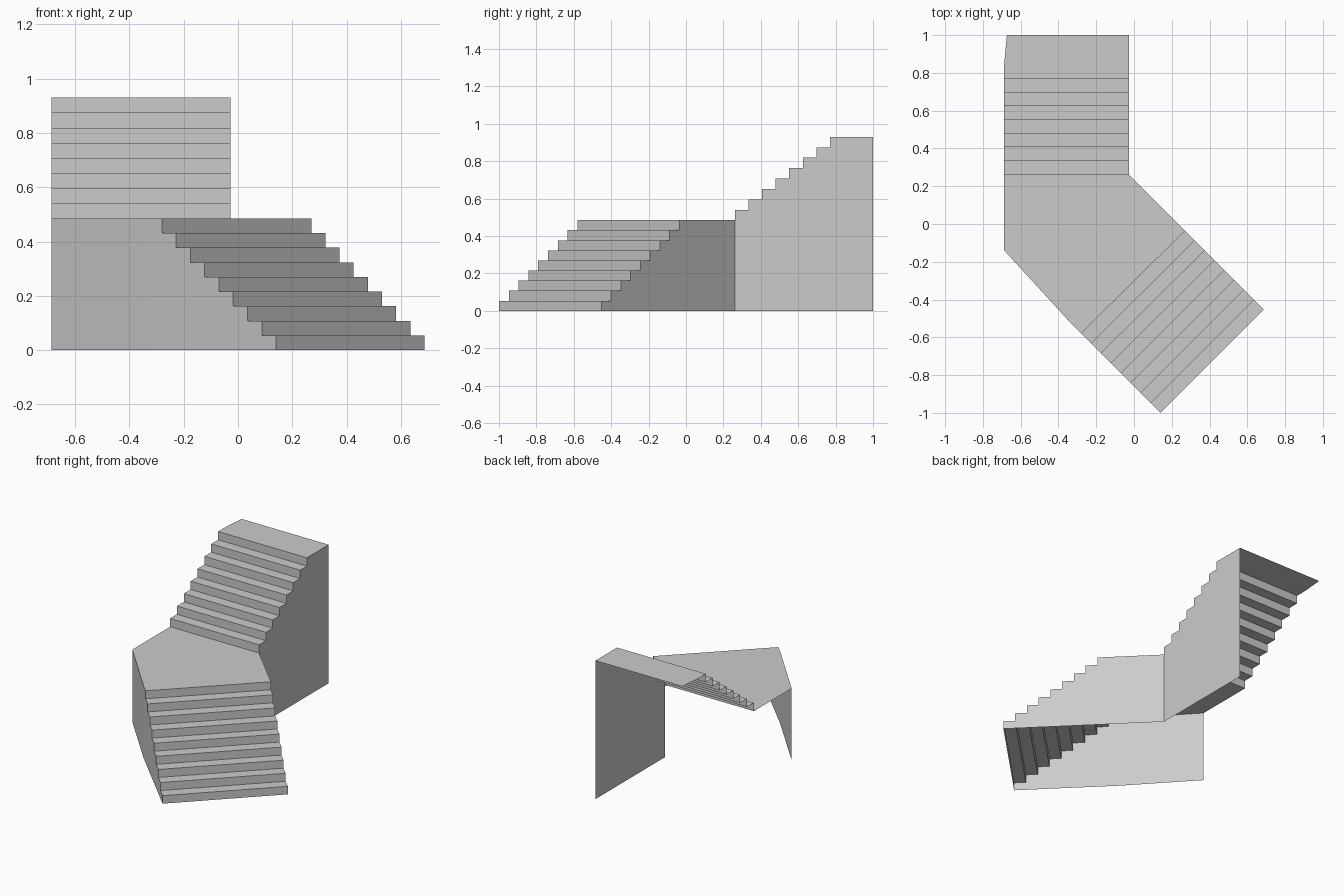
import bpy
from mathutils import Vector

if "Cube" in bpy.data.objects:
    bpy.data.objects.remove(bpy.data.objects["Cube"])

MID_Z, TOP_Z = 0.485, 0.93
UP_RISE = (TOP_Z - MID_Z) / 8
LOW_RISE = MID_Z / 9


def make(name, polygons):
    """Mesh object from a list of polygons (lists of points)."""
    verts, faces, index = [], [], {}
    for poly in polygons:
        face = []
        for p in poly:
            key = tuple(round(c, 5) for c in p)
            if key not in index:
                index[key] = len(verts)
                verts.append(key)
            face.append(index[key])
        faces.append(face)
    mesh = bpy.data.meshes.new(name)
    mesh.from_pydata(verts, [], faces)
    obj = bpy.data.objects.new(name, mesh)
    bpy.context.collection.objects.link(obj)
    return obj


def stepped_line(start, end, z, rise, risers):
    """Zigzag edge from first riser to last riser."""
    a, b = Vector(start), Vector(end)
    pts = []
    for i in range(risers):
        p = a.lerp(b, i / (risers - 1))
        pts += [(p.x, p.y, z + i * rise), (p.x, p.y, z + (i + 1) * rise)]
    return pts


def strip(left, right):
    """Treads and risers between two zigzag edges."""
    return [[left[i], right[i], right[i + 1], left[i + 1]] for i in range(len(left) - 1)]


# Lower flight, running diagonally up to the landing
low_left = stepped_line((0.14, -1), (-0.28, -0.58), 0, LOW_RISE, 9)
low_right = stepped_line((0.687, -0.453), (0.27, -0.036), 0, LOW_RISE, 9)
make("lower_steps", strip(low_left, low_right))

# Middle landing
make("middle_landing", [[
    low_left[-1], low_right[-1], (-0.027, 0.261, MID_Z), (-0.687, 0.261, MID_Z),
    (-0.687, -0.14, MID_Z), (-0.33, -0.53, MID_Z)]])

# Upper flight, running straight back
up_left = stepped_line((-0.687, 0.261), (-0.687, 0.77), MID_Z, UP_RISE, 8)
up_right = stepped_line((-0.027, 0.261), (-0.027, 0.77), MID_Z, UP_RISE, 8)
make("upper_steps", strip(up_left, up_right))

# Top landing with its slightly clipped back corner
make("top_landing", [[
    up_left[-1], up_right[-1], (-0.027, 1, TOP_Z), (-0.673, 1, TOP_Z),
    (-0.687, 0.85, TOP_Z)]])

# Outer wall: below the lower flight, then bending round the landing
make("outer_wall", [
    [(-0.33, -0.53, 0)] + low_left + [(-0.33, -0.53, MID_Z)],
    [(-0.687, -0.14, 0), (-0.33, -0.53, 0), (-0.33, -0.53, MID_Z), (-0.687, -0.14, MID_Z)]])

# Inner wall below the lower flight and landing
make("inner_wall", [
    ([(-0.027, 0.261, 0)] + low_right + [(-0.027, 0.261, MID_Z)])[::-1]])

# Side wall below the upper flight (back and left sides stay open)
make("upper_side_wall", [
    ([(-0.027, 1, 0), (-0.027, 0.261, 0)] + up_right + [(-0.027, 1, TOP_Z)])[::-1]])
